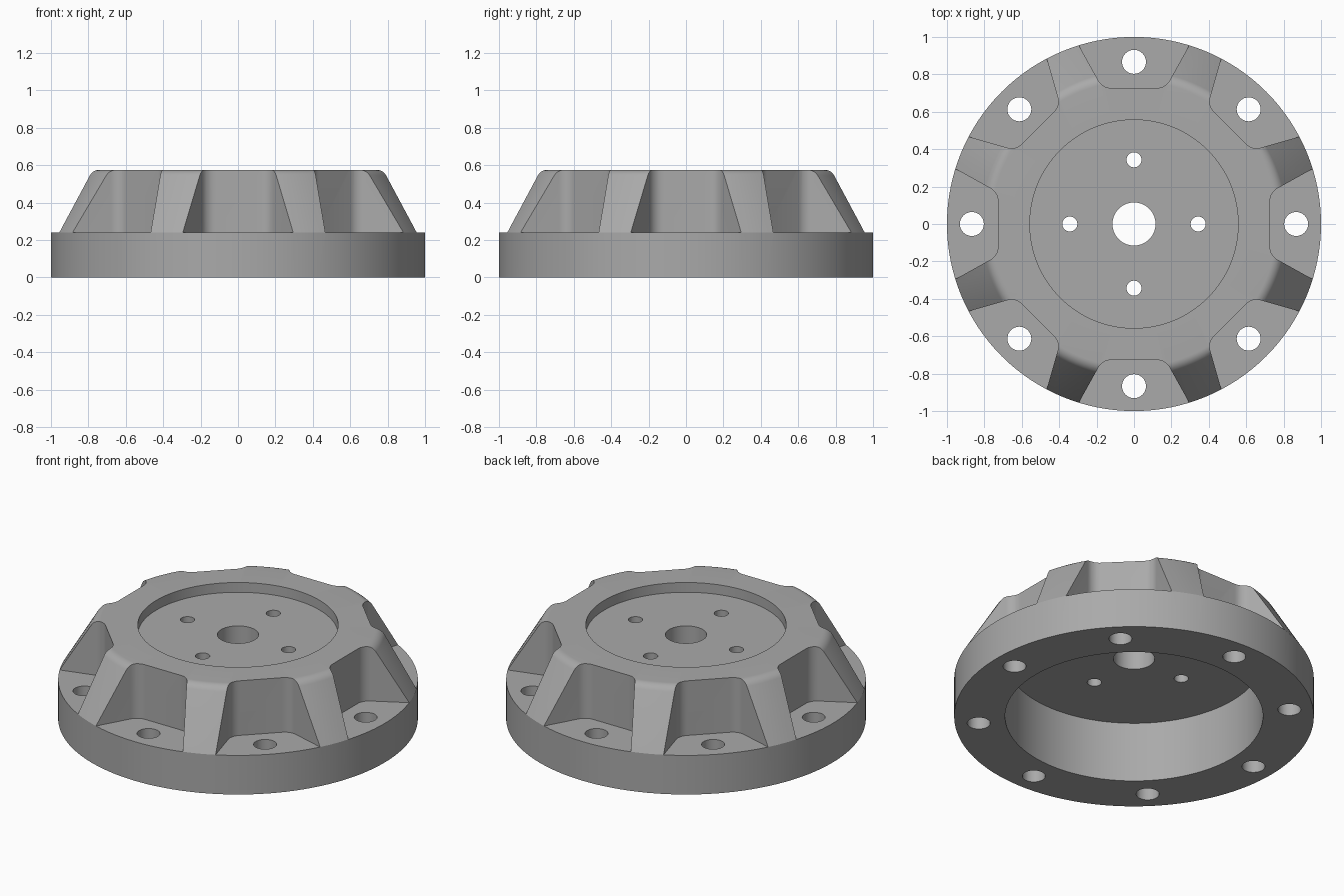
import bpy, bmesh
from math import sin, cos, radians, tau
from mathutils import Matrix, Vector

cube = bpy.data.objects.get("Cube")
if cube:
    bpy.data.objects.remove(cube, do_unlink=True)

SEGMENTS = 128
BASE_TOP, TOP = 0.24, 0.575
POCKETS = 8

metal = bpy.data.materials.new("grey metal")
metal.use_nodes = True
grey = (0.4, 0.4, 0.4, 1)
metal.diffuse_color = grey
metal.node_tree.nodes["Principled BSDF"].inputs["Base Color"].default_value = grey


def make_object(name, bm):
    bmesh.ops.recalc_face_normals(bm, faces=bm.faces)
    mesh = bpy.data.meshes.new(name)
    bm.to_mesh(mesh)
    bm.free()
    mesh.materials.append(metal)
    obj = bpy.data.objects.new(name, mesh)
    bpy.context.collection.objects.link(obj)
    return obj


def round_corner(a, corner, b, size, steps=6):
    """Points of a smooth circular arc replacing a corner."""
    a, corner, b = Vector(a), Vector(corner), Vector(b)
    u, v = (a - corner).normalized(), (b - corner).normalized()
    half = u.angle(v) / 2
    radius = size * (sin(half) / cos(half))
    bisector = (u + v).normalized()
    centre = corner + bisector * (size / cos(half))
    start, end = corner + u * size - centre, corner + v * size - centre
    return [centre + start.lerp(end, i / steps).slerp(end, 0).normalized() * radius
            if 0 < i < steps else centre + (start if i == 0 else end)
            for i in range(steps + 1)]


def cut(target, cutter):
    mod = target.modifiers.new(cutter.name, 'BOOLEAN')
    mod.operation, mod.solver, mod.object = 'DIFFERENCE', 'EXACT', cutter
    bpy.context.view_layer.objects.active = target
    bpy.ops.object.modifier_apply(modifier=mod.name)
    bpy.data.objects.remove(cutter, do_unlink=True)


# Hub body: turned ring profile with top recess, bore and hollow underside
shoulder = round_corner((0.56, TOP), (0.80, TOP), (1, BASE_TOP), 0.036)
profile = [(0.115, 0.37), (0.115, 0.515), (0.557, 0.515), (0.557, TOP),
           *shoulder, (1, BASE_TOP), (1, 0), (0.717, 0), (0.717, 0.37)]
bm = bmesh.new()
ring = [bm.verts.new((r, 0, z)) for r, z in profile]
edges = [bm.edges.new((ring[i - 1], ring[i])) for i in range(len(ring))]
bmesh.ops.spin(bm, geom=ring + edges, axis=(0, 0, 1), cent=(0, 0, 0),
               angle=tau, steps=SEGMENTS, use_merge=True)
bmesh.ops.remove_doubles(bm, verts=bm.verts, dist=1e-5)
hub = make_object("hub_body", bm)

# Flared bolt pockets with rounded inner corners
inner, half_width, far = 0.727, 0.168, 1.1
flare = half_width + (far - inner) * 0.557
corner = round_corner((far, flare), (inner, half_width), (inner, 0), 0.045)
outline = [(far, flare), *corner]
outline += [(x, -y) for x, y in reversed(outline)]
bm = bmesh.new()
for k in range(POCKETS):
    turn = Matrix.Rotation(tau * k / POCKETS, 4, 'Z')
    face = bm.faces.new([bm.verts.new(turn @ Vector((x, y, BASE_TOP))) for x, y in outline])
    top = bmesh.ops.extrude_face_region(bm, geom=[face])["geom"]
    bmesh.ops.translate(bm, vec=(0, 0, 0.5),
                        verts=[g for g in top if isinstance(g, bmesh.types.BMVert)])
cut(hub, make_object("pocket_cutter", bm))

# Rim bolt holes and small plate holes
bm = bmesh.new()
for count, distance, radius in ((POCKETS, 0.867, 0.064), (4, 0.343, 0.04)):
    for k in range(count):
        place = Matrix.Rotation(tau * k / count, 4, 'Z') @ Matrix.Translation((distance, 0, 0.3))
        bmesh.ops.create_cone(bm, cap_ends=True, segments=40, radius1=radius,
                              radius2=radius, depth=1, matrix=place)
cut(hub, make_object("hole_cutter", bm))

# Smooth turned surfaces, crisp machined edges
bpy.ops.object.select_all(action='DESELECT')
hub.select_set(True)
bpy.context.view_layer.objects.active = hub
bpy.ops.object.shade_smooth_by_angle(angle=radians(25))
